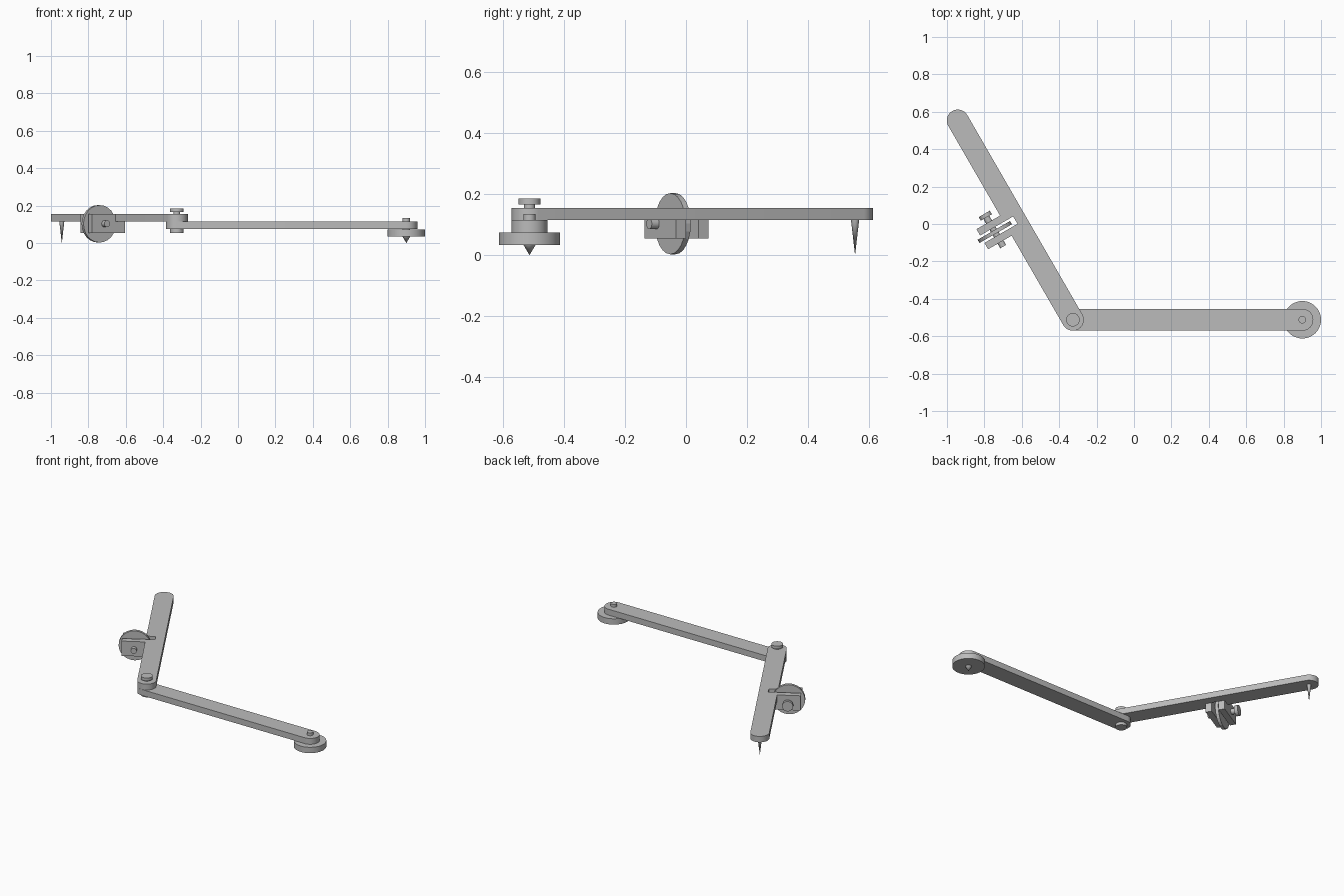
import bpy, bmesh, math
from mathutils import Matrix, Vector

cube = bpy.data.objects.get("Cube")
if cube:
    bpy.data.objects.remove(cube, do_unlink=True)

metal = bpy.data.materials.new("grey_metal")
metal.use_nodes = True
GREY = (0.5, 0.5, 0.5, 1)
metal.diffuse_color = GREY
metal.node_tree.nodes["Principled BSDF"].inputs["Base Color"].default_value = GREY

# Joint positions and arm frames: local x runs along the arm
PIVOT = Vector((-0.327, -0.512, 0))
POLE = Vector((0.9, -0.512, 0))
LENGTH = 1.23
HALF = 0.0585
pole_frame = Matrix.Translation(PIVOT)
tracer_frame = Matrix.Translation(PIVOT) @ Matrix.Rotation(math.radians(120), 4, 'Z')
ALONG = Matrix.Rotation(math.pi / 2, 4, 'Y')   # turns a z axis onto local x


def finish(name, bm, frame, smooth=True):
    bmesh.ops.recalc_face_normals(bm, faces=bm.faces)
    mesh = bpy.data.meshes.new(name)
    bm.to_mesh(mesh)
    bm.free()
    mesh.materials.append(metal)
    ob = bpy.data.objects.new(name, mesh)
    bpy.context.collection.objects.link(ob)
    ob.matrix_world = frame
    if smooth:
        bpy.ops.object.select_all(action='DESELECT')
        ob.select_set(True)
        bpy.context.view_layer.objects.active = ob
        bpy.ops.object.shade_smooth_by_angle(angle=math.radians(30))
    return ob


def prism(name, points, depth, frame, smooth=True):
    """Extrude a closed outline of 3D points by a vector."""
    bm = bmesh.new()
    face = bm.faces.new([bm.verts.new(p) for p in points])
    out = bmesh.ops.extrude_face_region(bm, geom=[face])
    moved = [v for v in out["geom"] if isinstance(v, bmesh.types.BMVert)]
    bmesh.ops.translate(bm, verts=moved, vec=depth)
    return finish(name, bm, frame, smooth)


def spin(name, profile, frame, sides=48, smooth=True):
    """Turn a (radius, height) profile, from axis to axis, around local z."""
    bm = bmesh.new()
    verts = [bm.verts.new((r, 0, h)) for r, h in profile]
    edges = [bm.edges.new(pair) for pair in zip(verts, verts[1:])]
    bmesh.ops.spin(bm, geom=verts + edges, cent=(0, 0, 0), axis=(0, 0, 1),
                   angle=math.tau, steps=sides)
    bmesh.ops.remove_doubles(bm, verts=bm.verts, dist=0.0003)
    return finish(name, bm, frame, smooth)


def arm(name, length, z, frame, notch=()):
    """Round-ended bar, with an optional notch in its left edge."""
    def cap(x, start):
        return [(x + HALF * math.cos(a), HALF * math.sin(a), z)
                for a in (start + math.pi * i / 24 for i in range(25))]
    outline = cap(length, -math.pi / 2) + [(x, y, z) for x, y in notch]
    outline += cap(0, math.pi / 2)
    return prism(name, outline, (0, 0, 0.04), frame)


# Pole arm with its weight, needle and pin
arm("pole_arm", POLE.x - PIVOT.x, 0.0745, pole_frame)
spin("pole_weight", [(0, 0), (0.02, 0.034), (0.1, 0.034), (0.1, 0.0735),
                     (0.02, 0.0735), (0.02, 0.134), (0, 0.134)],
     Matrix.Translation(POLE))

# Tracer arm, slotted at the middle for the wheel
MID = LENGTH / 2
GAP = 0.023
arm("tracer_arm", LENGTH, 0.115, tracer_frame,
    [(MID + GAP, HALF), (MID + GAP, 0), (MID - GAP, 0), (MID - GAP, HALF)])
spin("tracer_point", [(0, 0), (0.0135, 0.116), (0, 0.116)],
     tracer_frame @ Matrix.Translation((LENGTH, 0, 0)), 24)

# Elbow pivot with heads above and below
spin("elbow_pivot", [(0, 0.055), (0.036, 0.055), (0.036, 0.074), (0.018, 0.074),
                     (0.018, 0.166), (0.036, 0.166), (0.036, 0.186), (0, 0.186)],
     pole_frame)

# Wheel bracket: one stepped plate on each side of the slot
PLATE = [(0, 0.055), (0.204, 0.055), (0.204, 0.155),
         (HALF, 0.155), (HALF, 0.115), (0, 0.115)]
for name, x in (("bracket_plate_near", MID - GAP - 0.039),
                ("bracket_plate_far", MID + GAP)):
    prism(name, [(x, y, z) for y, z in PLATE], (0.039, 0, 0), tracer_frame, False)

# Measuring wheel and its axle
axle_frame = tracer_frame @ Matrix.Translation((MID, 0.127, 0.103)) @ ALONG
spin("measuring_wheel", [(0, -0.01), (0.1, -0.01), (0.1, 0.01), (0, 0.01)],
     axle_frame, 24, False)
spin("wheel_axle", [(0, -0.09), (0.018, -0.09), (0.018, 0.09),
                    (0.034, 0.09), (0.034, 0.112), (0, 0.112)], axle_frame, 32)
